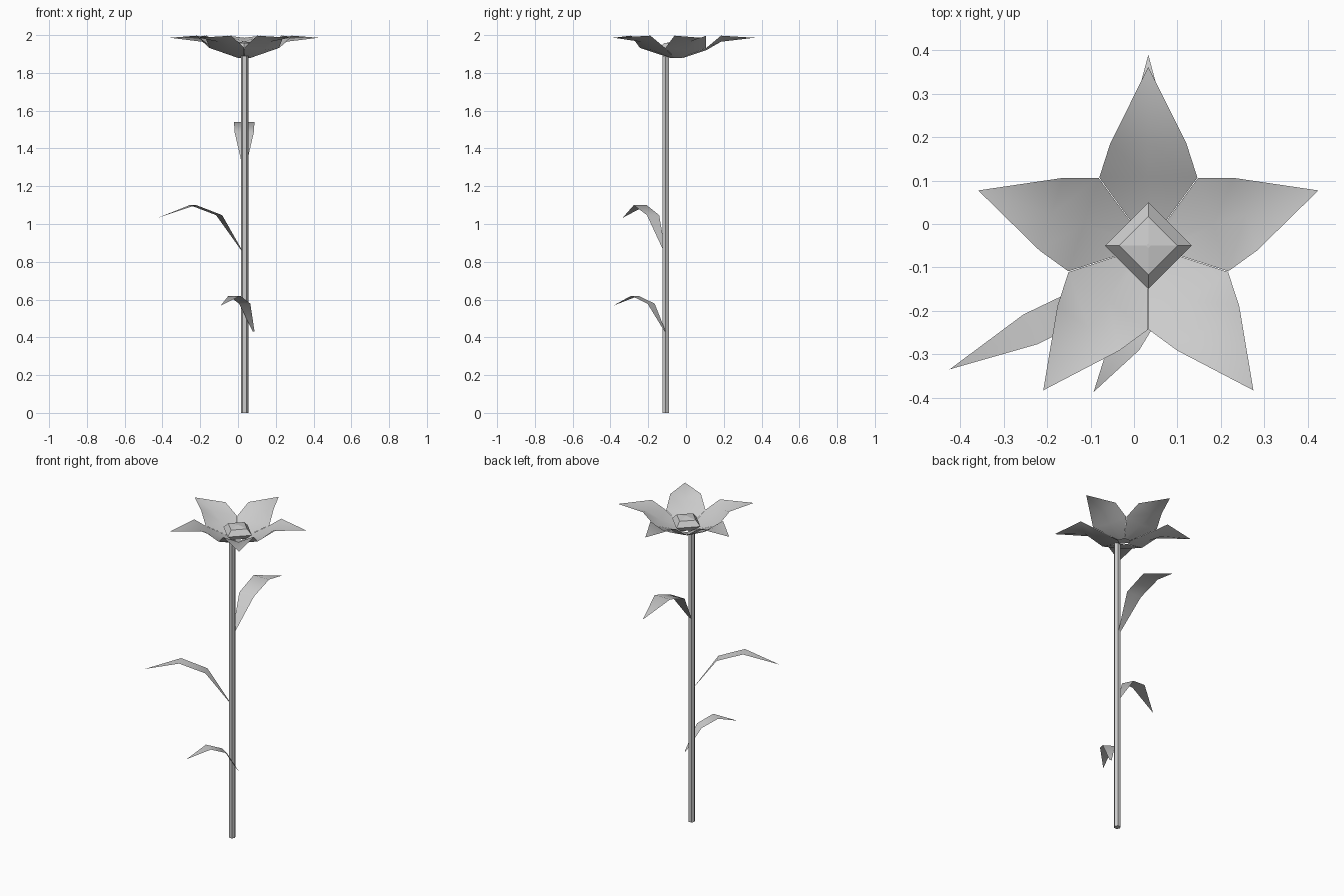
import bpy, bmesh, math
from mathutils import Matrix, Vector

old = bpy.data.objects.get("Cube")
if old:
    bpy.data.objects.remove(old, do_unlink=True)

grey = bpy.data.materials.new("plain grey")
grey.use_nodes = True
COLOUR = (0.6, 0.6, 0.6, 1)
grey.diffuse_color = COLOUR
grey.node_tree.nodes["Principled BSDF"].inputs["Base Color"].default_value = COLOUR


def finish(bm, name, smooth):
    me = bpy.data.meshes.new(name)
    bm.to_mesh(me)
    bm.free()
    me.materials.append(grey)
    ob = bpy.data.objects.new(name, me)
    bpy.context.scene.collection.objects.link(ob)
    for p in me.polygons:
        p.use_smooth = smooth
    return ob


def blade(name, rows, tip, place):
    """Pointed strip along +x; each row is (distance, half width, spine z, edge z)."""
    bm = bmesh.new()
    grid = [[bm.verts.new(place @ Vector(c)) for c in ((r, -w, e), (r, 0, s), (r, w, e))]
            for r, w, s, e in rows]
    end = bm.verts.new(place @ Vector(tip))
    for a, b in zip(grid, grid[1:]):
        for i in (0, 1):
            bm.faces.new((a[i], b[i], b[i + 1], a[i + 1]))
    for i in (0, 1):
        bm.faces.new((grid[-1][i], end, grid[-1][i + 1]))
    return finish(bm, name, True)


def lathe(name, profile, sides, x, y, turn=0.0):
    """Closed revolved solid from (radius, z) rings."""
    bm = bmesh.new()
    rings = []
    for r, z in profile:
        angles = [turn + math.tau * i / sides for i in range(sides)]
        rings.append([bm.verts.new((x + r * math.cos(a), y + r * math.sin(a), z)) for a in angles])
    for a, b in zip(rings, rings[1:]):
        for i in range(sides):
            j = (i + 1) % sides
            bm.faces.new((a[i], a[j], b[j], b[i]))
    bm.faces.new(rings[0][::-1])
    bm.faces.new(rings[-1])
    return finish(bm, name, False)


# Stem
lathe("stem", [(0.02, 0), (0.02, 1.89)], 6, 0.035, -0.108)

# Five cupped petals
FX, FY = 0.033, -0.05
for k in range(5):
    place = Matrix.Translation((FX, FY, 0)) @ Matrix.Rotation(math.radians(90 + 72 * k), 4, "Z")
    blade(f"petal_{k + 1}",
          [(0.03, 0.021, 1.878, 1.88), (0.157, 0.113, 1.92, 1.932), (0.235, 0.088, 1.965, 1.997)],
          (0.412, 0, 1.986), place)

# Faceted flower centre
lathe("flower_centre", [(0.055, 1.89), (0.1, 1.925), (0.067, 1.957), (0.005, 1.966)], 4, FX, FY)

# Arched leaves: base point, tip point in plan, rise and half width
leaves = [("upper_leaf", (0.033, -0.09, 1.30), (0.033, 0.39), 0.24, 0.054),
          ("middle_leaf", (0.02, -0.115, 0.86), (-0.425, -0.335), 0.24, 0.038),
          ("lower_leaf", (0.083, -0.11, 0.43), (-0.093, -0.387), 0.19, 0.037)]
for name, base, tip, rise, half in leaves:
    dx, dy = tip[0] - base[0], tip[1] - base[1]
    length = math.hypot(dx, dy)
    place = Matrix.Translation(base) @ Matrix.Rotation(math.atan2(dy, dx), 4, "Z")
    rows = [(t * length, w * half, h * rise, h * rise)
            for t, w, h in ((0, 0.15, 0), (0.27, 0.95, 0.78), (0.58, 1, 1))]
    blade(name, rows, (length, 0, 0.72 * rise), place)
